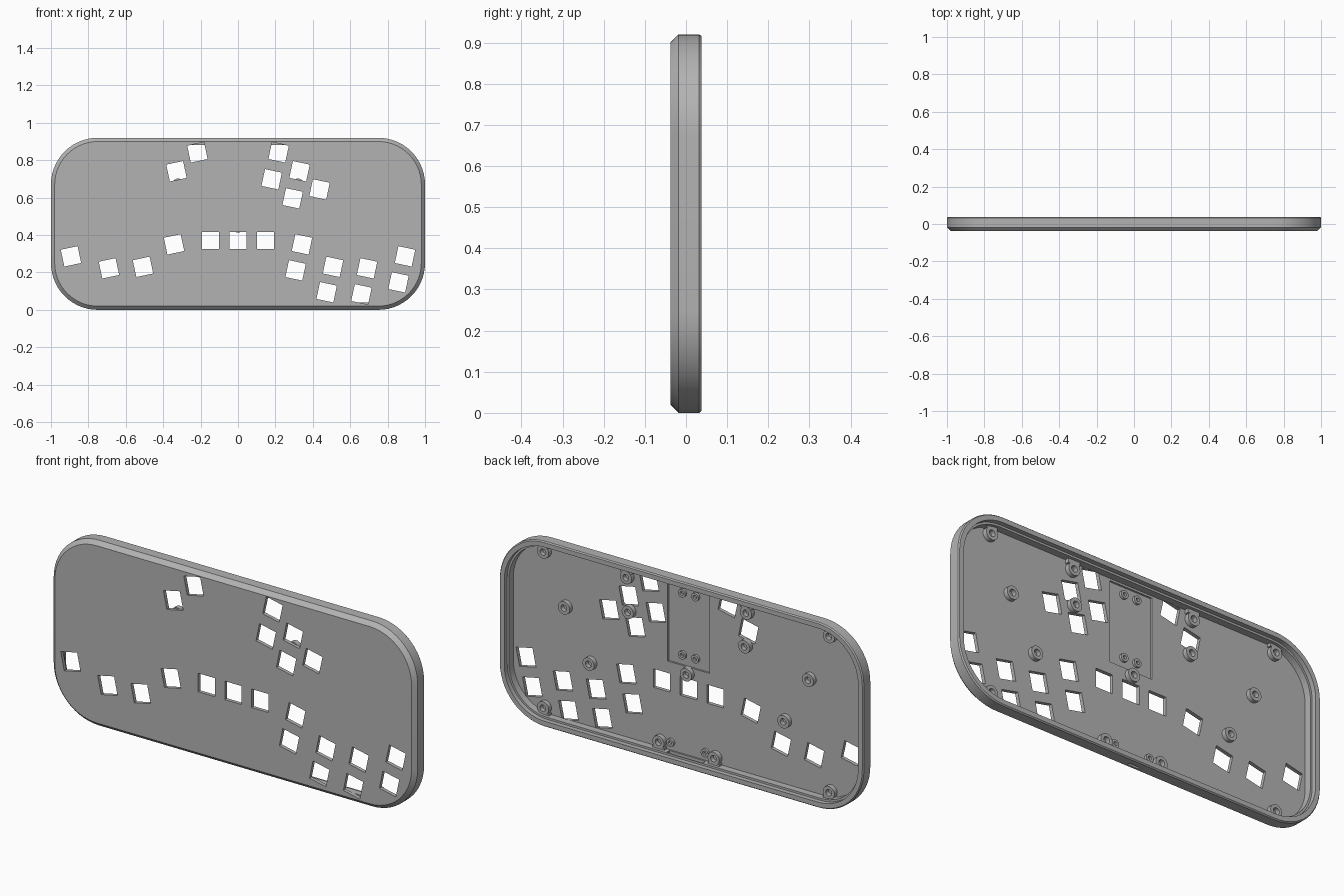
import bpy, bmesh, math
from mathutils import Matrix

cube = bpy.data.objects.get("Cube")
if cube:
    bpy.data.objects.remove(cube)

W, H, R = 1.0, 0.46, 0.25          # half width, half height, corner radius
FLOOR = -0.02                      # inner face of the front panel

grey = bpy.data.materials.new("plain grey")
grey.use_nodes = True
grey.diffuse_color = (0.45, 0.45, 0.45, 1)
grey.node_tree.nodes["Principled BSDF"].inputs["Base Color"].default_value = grey.diffuse_color


def finish(name, bm):
    bmesh.ops.recalc_face_normals(bm, faces=bm.faces)
    mesh = bpy.data.meshes.new(name)
    bm.to_mesh(mesh)
    bm.free()
    mesh.materials.append(grey)
    obj = bpy.data.objects.new(name, mesh)
    bpy.context.collection.objects.link(obj)
    return obj


def rounded_loft(name, rings, steps=14):
    """Solid through rounded rectangles, each given as (inset, y)."""
    bm = bmesh.new()
    loops = []
    for inset, y in rings:
        loop = []
        for q, (sx, sz) in enumerate([(1, 1), (-1, 1), (-1, -1), (1, -1)]):
            for i in range(steps + 1):
                a = math.pi / 2 * (q + i / steps)
                loop.append(bm.verts.new((sx * (W - R) + (R - inset) * math.cos(a), y,
                                          H + sz * (H - R) + (R - inset) * math.sin(a))))
        loops.append(loop)
    n = len(loops[0])
    for a, b in zip(loops, loops[1:]):
        for i in range(n):
            bm.faces.new((a[i], a[(i + 1) % n], b[(i + 1) % n], b[i]))
    bm.faces.new(loops[0])
    bm.faces.new(loops[-1])
    return finish(name, bm)


def add_box(bm, x, y, z, tilt=0):
    """Box from (low, high) pairs, turned about the y axis through its middle."""
    mid = [sum(p) / 2 for p in (x, y, z)]
    size = [p[1] - p[0] for p in (x, y, z)]
    bmesh.ops.create_cube(bm, size=1, matrix=Matrix.Translation(mid)
                          @ Matrix.Rotation(math.radians(tilt), 4, 'Y')
                          @ Matrix.Diagonal((*size, 1)))


def add_tube(bm, x, z, outer, inner, top, base=FLOOR - 0.003, n=24):
    """Hollow screw post standing on the panel."""
    rings = []
    for r, y in [(outer, base), (outer, top), (inner, top), (inner, base)]:
        rings.append([bm.verts.new((x + r * math.cos(i * math.tau / n), y,
                                    z + r * math.sin(i * math.tau / n))) for i in range(n)])
    for a, b in zip(rings, rings[1:] + rings[:1]):
        for i in range(n):
            bm.faces.new((a[i], a[(i + 1) % n], b[(i + 1) % n], b[i]))


def cut(target, cutter):
    mod = target.modifiers.new("cut", 'BOOLEAN')
    mod.operation = 'DIFFERENCE'
    mod.solver = 'EXACT'
    mod.object = cutter
    bpy.context.view_layer.objects.active = target
    bpy.ops.object.modifier_apply(modifier=mod.name)
    bpy.data.objects.remove(cutter)


# Shell with front chamfer, hollow back and stepped rim
shell = rounded_loft("case_shell", [(0.02, -0.038), (0, -0.018), (0, 0.032), (0.005, 0.038)])
cut(shell, rounded_loft("cavity", [(0.038, FLOOR), (0.038, 0.015), (0.028, 0.015), (0.028, 0.06)]))

# Square windows: mirrored, right side only, and the straight middle row
both = [(.217, .842), (.329, .741), (.342, .35), (.508, .23), (.69, .222), (.893, .286)]
right = [(.18, .698), (.292, .596), (.436, .644), (.308, .211), (.474, .094), (.66, .083), (.858, .147)]
windows = [(x, z, 12) for x, z in both + right]
windows += [(-x, z, -12) for x, z in both]
windows += [(x, .37, 0) for x in (-.147, 0, .147)]
bm = bmesh.new()
s = 0.046
for x, z, tilt in windows:
    add_box(bm, (x - s, x + s), (-0.06, FLOOR + 0.001), (z - s, z + s), tilt)
cut(shell, finish("window_cutter", bm))

# Board recess in the panel
bm = bmesh.new()
add_box(bm, (-.115, .115), (-0.029, 0), (.475, .872))
cut(shell, finish("recess_cutter", bm))

# Cable port through the bottom wall, with a wider pocket inside
for half, z0, y0, y1 in [(.1, .022, -.012, .01), (.03, -.02, -.008, .004)]:
    bm = bmesh.new()
    add_box(bm, (-half, half), (y0, y1), (z0, .05))
    cut(shell, finish("port_cutter", bm))

# Screw posts, the wall ones tied to the rim by a web
posts = bmesh.new()
webs = bmesh.new()
r = 0.032
for side in (-1, 1):
    for x, z in [(.67, .598), (.32, .67), (.535, .355)]:
        add_tube(posts, side * x, z, r, 0.016, 0.002)
    for x, z in [(.785, .845), (.785, .07), (.33, .84), (.152, .07)]:
        x *= side
        add_tube(posts, x, z, r, 0.016, 0.002)
        up = 1 if z > H else -1
        ends = sorted((z + up * 0.022, H + up * (H - 0.025)))
        add_box(webs, (x - r, x + r), (FLOOR - 0.003, 0), ends)
    add_tube(posts, side * .095, .078, 0.02, 0.009, -0.008)
    for z in (.525, .833):
        add_tube(posts, side * .036, z, 0.02, 0.009, -0.017, -0.031)
add_tube(posts, 0, .445, r, 0.016, 0.002)
screw_posts = finish("screw_posts", posts)
finish("post_webs", webs)

# Smooth the curves, keep the edges
for obj in (shell, screw_posts):
    bpy.ops.object.select_all(action='DESELECT')
    obj.select_set(True)
    bpy.context.view_layer.objects.active = obj
    bpy.ops.object.shade_smooth_by_angle(angle=math.radians(25))
